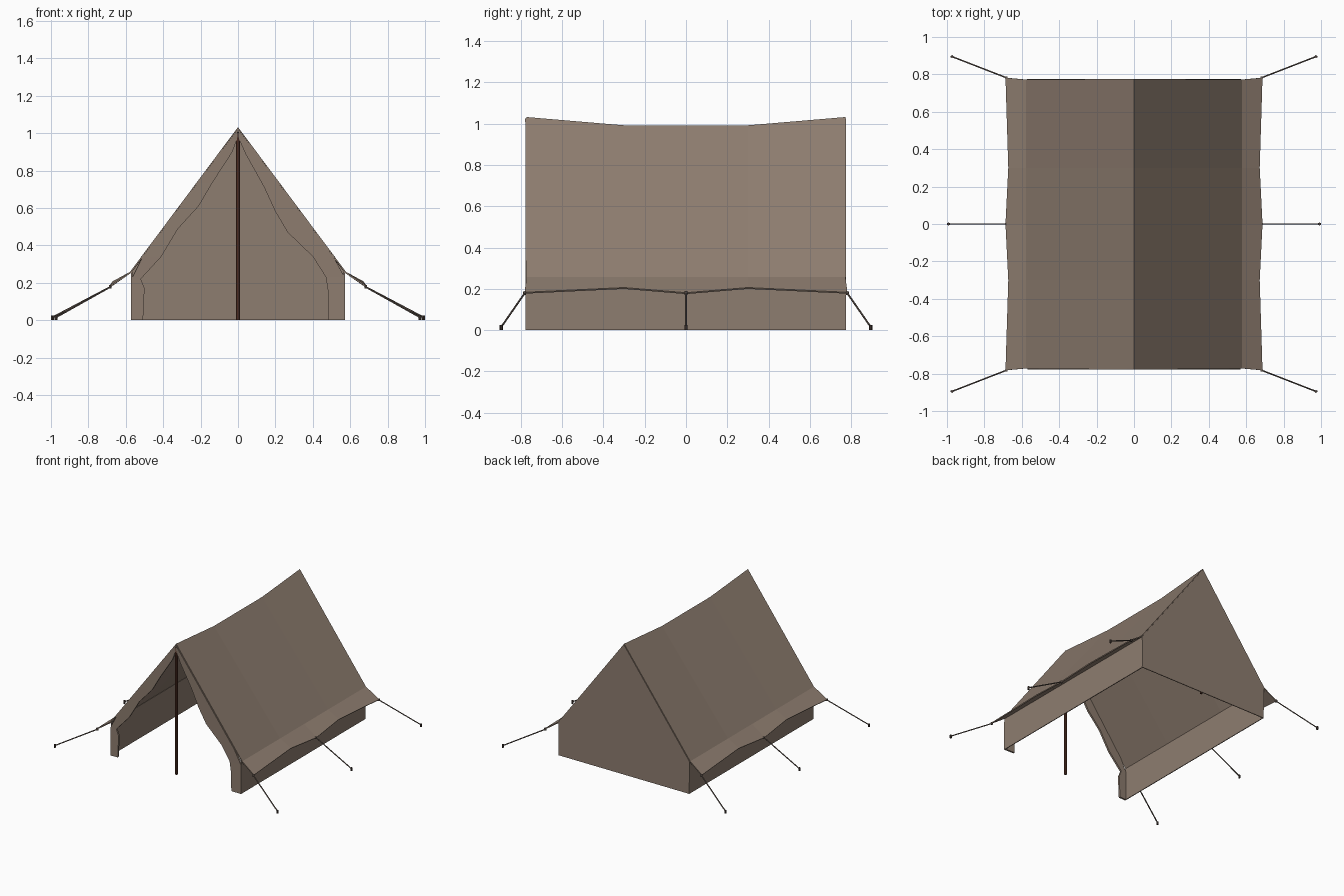
import bpy
from mathutils import Vector

if "Cube" in bpy.data.objects:
    bpy.data.objects.remove(bpy.data.objects["Cube"])


def material(name, rgb):
    m = bpy.data.materials.new(name)
    m.diffuse_color = (*rgb, 1)
    m.use_nodes = True
    m.node_tree.nodes["Principled BSDF"].inputs["Base Color"].default_value = m.diffuse_color
    return m


CANVAS = material("brown canvas", (0.27, 0.205, 0.16))
WOOD = material("red brown wood", (0.12, 0.042, 0.025))
ROPE = material("rope", (0.15, 0.115, 0.095))
DARK = material("dark stake", (0.06, 0.042, 0.035))


def sheet(name, verts, faces, thick=0.006, offset=0):
    me = bpy.data.meshes.new(name)
    me.from_pydata(verts, [], faces)
    me.materials.append(CANVAS)
    ob = bpy.data.objects.new(name, me)
    bpy.context.collection.objects.link(ob)
    mod = ob.modifiers.new("thickness", 'SOLIDIFY')
    mod.thickness = thick
    mod.offset = offset
    return ob


def rod(name, a, b, r, mat, sides=6):
    a, b = Vector(a), Vector(b)
    d = b - a
    bpy.ops.mesh.primitive_cylinder_add(vertices=sides, radius=r, depth=d.length,
                                        location=(a + b) / 2)
    ob = bpy.context.object
    ob.rotation_euler = d.to_track_quat('Z', 'Y').to_euler()
    ob.name = name
    ob.data.materials.append(mat)


Y = 0.772
# y, ridge height, eave flap x, eave flap z, flap y
rows = [(-Y, 1.028, 0.685, 0.18, -0.782), (-0.3, 0.988, 0.67, 0.203, -0.3),
        (0, 0.988, 0.685, 0.178, 0), (0.3, 0.988, 0.67, 0.203, 0.3),
        (Y, 1.028, 0.685, 0.18, 0.782)]

# roof with sagging ridge and flared eaves
verts = []
for y, rz, fx, fz, fy in rows:
    verts += [(-fx, fy, fz), (-0.575, y, 0.255), (0, y, rz), (0.575, y, 0.255), (fx, fy, fz)]
faces = [(i * 5 + j, i * 5 + j + 1, i * 5 + j + 6, i * 5 + j + 5)
         for i in range(4) for j in range(4)]
sheet("roof", verts, faces, 0.008)

# low side walls
for side, s in (("left", -1), ("right", 1)):
    x = s * 0.568
    sheet(side + "_wall", [(x, -Y, 0), (x, Y, 0), (x, Y, 0.258), (x, -Y, 0.258)], [(0, 1, 2, 3)])

# closed back
sheet("back_wall", [(-0.57, Y, 0), (0.57, Y, 0), (0.573, Y, 0.255), (0, Y, 1.025),
                    (-0.573, Y, 0.255)], [(0, 1, 2, 3, 4)])

# tied-back door flaps: free edge against the matching outer edge
doors = {
    "left_door": (-1, [(0.005, 0.97), (0.03, 0.9), (0.14, 0.73), (0.21, 0.61), (0.32, 0.49),
                       (0.41, 0.34), (0.52, 0.22), (0.5, 0.17), (0.508, 0)]),
    "right_door": (1, [(0.005, 0.97), (0.04, 0.89), (0.14, 0.71), (0.2, 0.58), (0.265, 0.47),
                       (0.4, 0.34), (0.47, 0.23), (0.482, 0.15), (0.485, 0)]),
}
for name, (s, edge) in doors.items():
    v = [(0, -Y, 1.025)]
    for x, z in edge:
        outer = 0.57 if z < 0.255 else 0.573 * (1.025 - z) / 0.77
        v += [(s * x, -Y + 0.003, z), (s * outer, -Y + 0.001, z)]
    n = len(edge)
    f = [(0, 1, 2)] + [(2 * i + 1, 2 * i + 3, 2 * i + 4, 2 * i + 2) for i in range(n - 1)]
    sheet(name, v, f, 0.014)

# upright poles
rod("front_pole", (0, -0.768, 0), (0, -0.768, 1.0), 0.01, WOOD, 8)
rod("back_pole", (0, 0.755, 0), (0, 0.755, 1.0), 0.01, WOOD, 8)

# guy ropes, knots and stakes
for s in (-1, 1):
    for y0, x1, y1 in ((-0.782, 0.973, -0.895), (0, 0.992, 0), (0.782, 0.973, 0.895)):
        a = (s * 0.682, y0, 0.178)
        b = (s * x1, y1, 0.015)
        rod("guy_rope", a, b, 0.0045, ROPE)
        rod("knot", (a[0], y0, 0.17), (a[0], y0, 0.187), 0.008, ROPE)
        rod("stake", (b[0], y1, 0), (b[0], y1, 0.024), 0.008, DARK)
